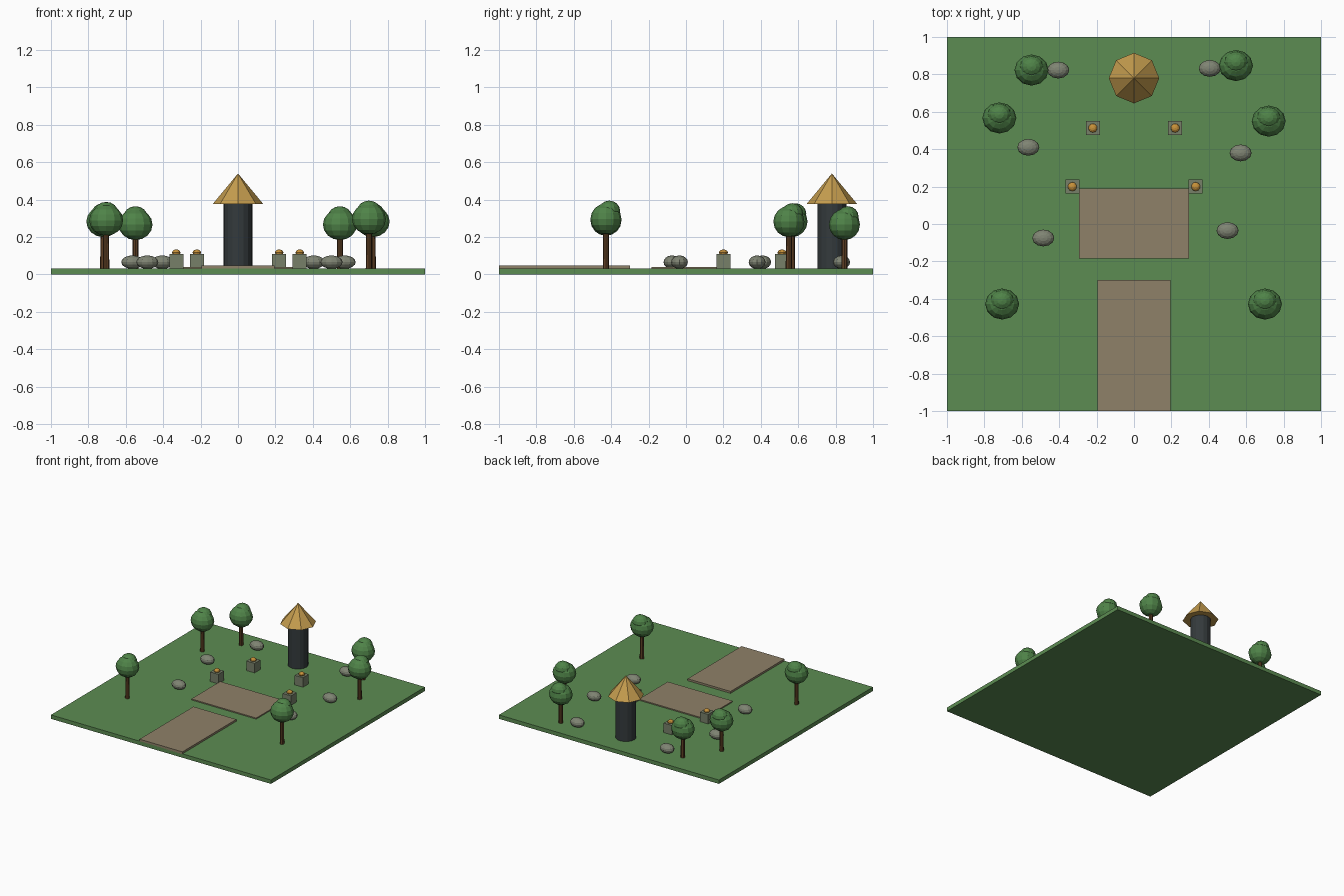
import bpy
from math import pi

default = bpy.data.objects.get("Cube")
if default:
    bpy.data.objects.remove(default, do_unlink=True)


def material(name, hex_code):
    """One flat colour, converted from sRGB hex to linear."""
    rgb = [int(hex_code[i:i + 2], 16) / 255 for i in (0, 2, 4)]
    lin = [((c + 0.055) / 1.055) ** 2.4 if c > 0.04 else c / 12.92 for c in rgb]
    m = bpy.data.materials.new(name)
    m.use_nodes = True
    m.diffuse_color = (*lin, 1)
    for node in m.node_tree.nodes:
        if node.type == 'BSDF_PRINCIPLED':
            node.inputs["Base Color"].default_value = (*lin, 1)
    return m


grass = material("grass green", "5C8C52")
leaf = material("leaf green", "4F8348")
bark = material("bark brown", "5E3F24")
paving = material("paving tan", "8F8168")
stone = material("rock grey", "7F8473")
block = material("pedestal grey", "778069")
slate = material("tower slate", "343A3C")
gold = material("roof gold", "C49C4E")
amber = material("lamp amber", "C8923A")


def finish(name, mat):
    ob = bpy.context.object
    ob.name = name
    ob.data.name = name
    ob.data.materials.append(mat)
    return ob


def box(name, mat, x, y, z0, z1, sx, sy):
    bpy.ops.mesh.primitive_cube_add(size=1, location=(x, y, (z0 + z1) / 2))
    bpy.context.object.scale = (sx, sy, z1 - z0)
    return finish(name, mat)


def column(name, mat, x, y, z0, z1, r0, r1, sides):
    bpy.ops.mesh.primitive_cone_add(vertices=sides, radius1=r0, radius2=r1,
                                    depth=z1 - z0, location=(x, y, (z0 + z1) / 2))
    return finish(name, mat)


def ball(name, mat, centre, radii, segments=12, rings=8):
    bpy.ops.mesh.primitive_uv_sphere_add(segments=segments, ring_count=rings,
                                         radius=1, location=centre)
    bpy.context.object.scale = radii
    return finish(name, mat)


GROUND = 0.032

# Lawn and paved areas
box("lawn", grass, 0, 0, 0, GROUND, 2, 2)
box("entrance_path", paving, 0, -0.65, GROUND - 0.005, 0.048, 0.39, 0.70)
box("plaza", paving, 0, 0.003, GROUND - 0.005, 0.041, 0.59, 0.375)

# Tower with pointed roof
column("tower", slate, 0, 0.78, GROUND, 0.38, 0.077, 0.077, 16)
column("tower_roof", gold, 0, 0.78, 0.377, 0.54, 0.135, 0, 8)

# Trees: x, y, crown height
trees = {
    "front_left": (0.70, -0.428, 0.297),
    "front_right": (-0.705, -0.428, 0.290),
    "middle_left": (0.72, 0.55, 0.283),
    "middle_right": (-0.72, 0.567, 0.283),
    "back_left": (0.545, 0.847, 0.267),
    "back_right": (-0.548, 0.823, 0.267),
}
for place, (x, y, z) in trees.items():
    column(f"{place}_trunk", bark, x, y, GROUND, z, 0.017, 0.015, 8)
    ball(f"{place}_crown", leaf, (x, y, z), (0.091, 0.083, 0.083))
    ball(f"{place}_crown_top", leaf, (x, y + 0.018, z + 0.042), (0.064, 0.058, 0.056))

# Rocks
rocks = [(-0.405, 0.823), (0.405, 0.832), (-0.565, 0.41),
         (0.57, 0.38), (-0.485, -0.075), (0.50, -0.035)]
for i, (x, y) in enumerate(rocks, 1):
    ball(f"rock_{i}", stone, (x, y, 0.066), (0.059, 0.045, 0.036))

# Pedestals with lamps, mirrored across the centre line
for row, x, y in (("back", 0.22, 0.513), ("front", 0.33, 0.20)):
    for side, s in (("left", 1), ("right", -1)):
        box(f"{row}_{side}_pedestal", block, s * x, y, GROUND, 0.110, 0.075, 0.075)
        ball(f"{row}_{side}_lamp", amber, (s * x, y, 0.117),
             (0.024, 0.024, 0.017), 10, 6)
